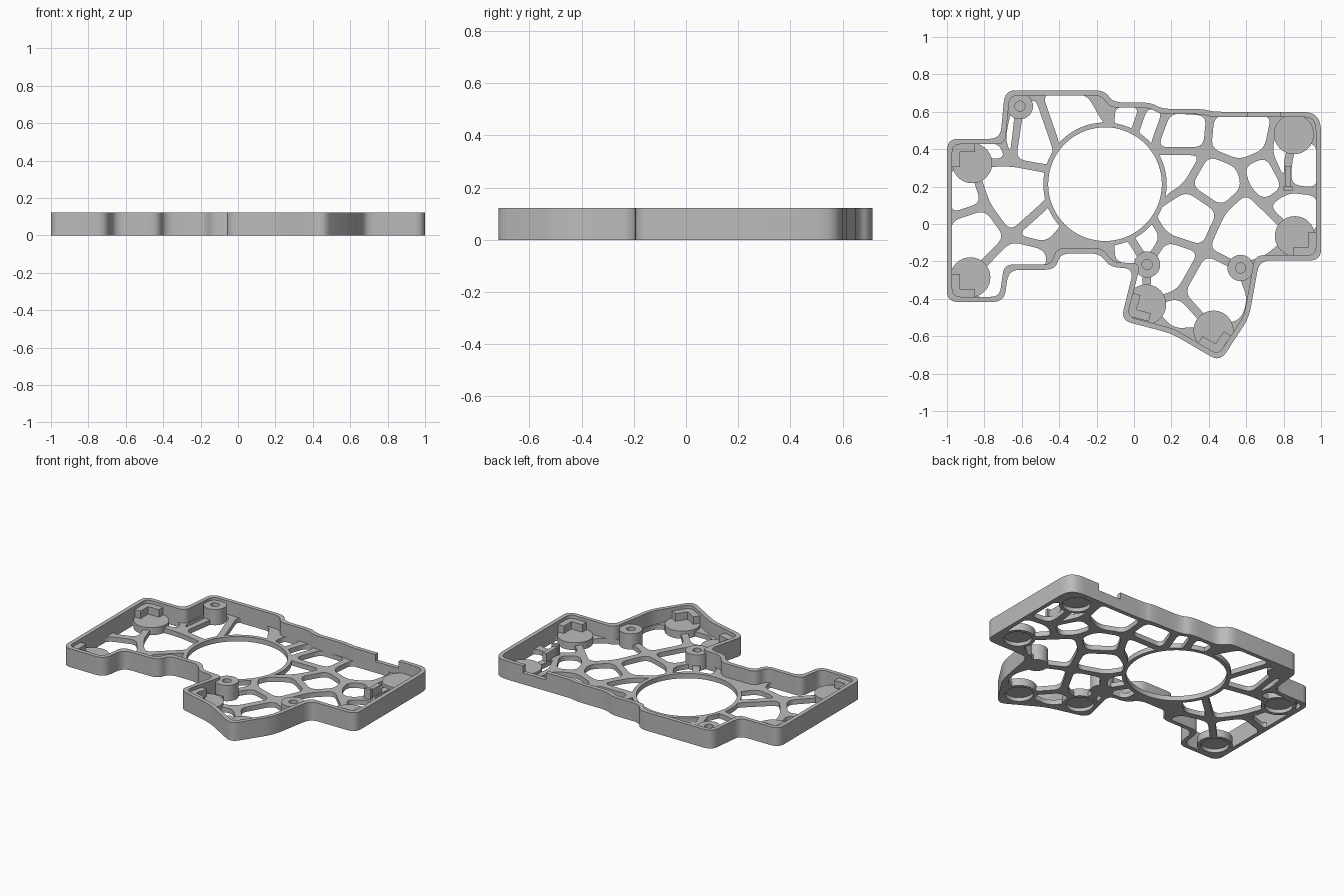
import bpy, bmesh
from math import sin, cos, radians
from mathutils import Vector

if "Cube" in bpy.data.objects:
    bpy.data.objects.remove(bpy.data.objects["Cube"])

grey = bpy.data.materials.new("plain grey")
grey.use_nodes = True
grey.diffuse_color = (.5, .5, .5, 1)
grey.node_tree.nodes["Principled BSDF"].inputs["Base Color"].default_value = (.5, .5, .5, 1)

HEIGHT, FLOOR, WALL, STRUT = .122, .032, .028, .022
RING, RING_RADIUS = Vector((-.155, .213)), .33


def circle(centre, radius, steps=40):
    return [Vector(centre) + radius * Vector((cos(radians(360 * i / steps)), sin(radians(360 * i / steps))))
            for i in range(steps)]


def inset(points, amount):
    """Move every side of a polygon inwards by the same amount."""
    n = len(points)
    area = sum(points[i - 1].cross(points[i]) for i in range(n))
    if area < 0:
        points = points[::-1]
    result = []
    for i, p in enumerate(points):
        a = (p - points[i - 1]).normalized()
        b = (points[(i + 1) % n] - p).normalized()
        na, nb = Vector((-a.y, a.x)), Vector((-b.y, b.x))
        result.append(p + (na + nb) * amount / max(1 + na.dot(nb), .25))
    return result


def rounded(points, radius):
    """Replace each corner with a short curve."""
    n, result = len(points), []
    for i, p in enumerate(points):
        ends = []
        for q in (points[i - 1], points[(i + 1) % n]):
            side = q - p
            ends.append(p + side.normalized() * min(radius, side.length * .48))
        steps = 6 if (ends[0] - ends[1]).length > .02 else 1
        for k in range(steps + 1):
            t = k / steps
            result.append(ends[0] * (1 - t) ** 2 + p * 2 * t * (1 - t) + ends[1] * t * t)
    return result


def plate(name, loops, bottom, top):
    """Extrude an outline with holes between two heights."""
    curve = bpy.data.curves.new(name, "CURVE")
    curve.dimensions, curve.fill_mode = "2D", "BOTH"
    curve.extrude = (top - bottom) / 2
    for loop in loops:
        spline = curve.splines.new("POLY")
        spline.points.add(len(loop) - 1)
        for point, p in zip(spline.points, loop):
            point.co = (p[0], p[1], 0, 1)
        spline.use_cyclic_u = True
    temp = bpy.data.objects.new(name + " outline", curve)
    bpy.context.collection.objects.link(temp)
    bpy.context.view_layer.update()
    mesh = bpy.data.meshes.new_from_object(temp.evaluated_get(bpy.context.evaluated_depsgraph_get()))
    bpy.data.objects.remove(temp)
    bpy.data.curves.remove(curve)
    bm = bmesh.new()
    bm.from_mesh(mesh)
    bmesh.ops.remove_doubles(bm, verts=bm.verts, dist=.0002)
    bmesh.ops.translate(bm, verts=bm.verts, vec=(0, 0, (top + bottom) / 2))
    bmesh.ops.recalc_face_normals(bm, faces=bm.faces)
    bm.to_mesh(mesh)
    bm.free()
    mesh.materials.clear()
    mesh.materials.append(grey)
    obj = bpy.data.objects.new(name, mesh)
    bpy.context.collection.objects.link(obj)
    return obj


def cut(obj, cutter):
    """Subtract a helper from a part, then remove the helper."""
    mod = obj.modifiers.new("cut", "BOOLEAN")
    mod.operation, mod.solver, mod.object = "DIFFERENCE", "EXACT", cutter
    bpy.ops.object.select_all(action="DESELECT")
    bpy.context.view_layer.objects.active = obj
    obj.select_set(True)
    bpy.ops.object.modifier_apply(modifier=mod.name)
    bpy.data.objects.remove(cutter)


# Outer wall with a cable notch at the back
outline = [Vector(p) for p in (
    (-1, .455), (-.715, .455), (-.69, .715), (-.155, .715), (-.115, .65), (.09, .65),
    (.15, .615), (.37, .615), (.42, .6), (.95, .6), (1, .55), (1, -.195), (.67, -.195),
    (.615, -.5), (.46, -.737), (.2, -.585), (-.07, -.515), (0, -.237), (-.13, -.232),
    (-.18, -.157), (-.395, -.157), (-.42, -.245), (-.67, -.245), (-.695, -.417), (-1, -.417))]
wall = plate("outer_wall", [rounded(outline, .06), rounded(inset(outline, WALL), .045)], 0, HEIGHT)
cut(wall, plate("notch_cutter", [[(.61, .5), (.78, .5), (.78, .7), (.61, .7)]], .075, .2))

# Junctions of the floor lattice: pads, bosses, inner joints and wall joints
pads = {"p1": (-.865, .325), "p2": (-.875, -.285), "p3": (.855, .48),
        "p4": (.86, -.065), "p5": (.065, -.43), "p6": (.425, -.57)}
bosses = {"b1": (-.61, .63), "b2": (.07, -.217), "b3": (.57, -.235)}
joints = {
    "a": (-.655, .33), "c": (-.79, .1), "d": (-.665, -.07), "e": (-.46, -.12),
    "f": (.39, .39), "g": (.565, .32), "h": (.715, .385), "i": (.28, .2),
    "j": (.47, .07), "k": (.6, .19), "l": (.82, .19), "m": (.69, .1),
    "n": (.165, -.07), "o": (.375, -.14), "q": (.245, -.37), "s": (.82, .31),
    "wa": (-1, .455), "wb": (-.71, .455), "wc": (-1, .32), "wd": (-1, .03),
    "we": (-1, -.28), "wf": (-.875, -.415), "wg": (-.7, -.415), "wh": (-.67, -.245),
    "wi": (-.435, -.245), "wj": (-.68, .61), "wk": (-.52, .715), "wl": (-.24, .715),
    "wm": (-.12, .65), "wn": (.06, .65), "wo": (.18, .615), "wp": (.41, .6),
    "wq": (.76, .6), "wr": (1, .44), "ws": (1, .17), "wt": (1, -.06),
    "wu": (.71, -.19), "wv": (.63, -.4), "ww": (.59, -.53), "wx": (.2, -.58),
    "wy": (-.06, -.48), "wz": (0, -.24), "wn2": (-.12, -.22)}
joints = {**joints, **pads, **bosses}
# Each opening lists its junctions; a number is an angle on the ring
openings = [
    "wa wb a p1 wc", "wc p1 c wd", "p1 a 165 197 d c", "wd c d p2 we",
    "p2 d e wi wh wg wf", "d 197 227 e", "wb wj b1 a", "b1 wk 145 165 a", "wk wl 85 145",
    "wm wn 60 85", "wn wo 35 60", "wo wp f 35", "wp wq h g f", "35 f i -20",
    "f g k j i", "g h l m k", "wq p3 s l h", "p3 wr ws l s", "l ws wt p4 m",
    "j k m p4 wu b3 o", "-20 i j o n -35", "n o q p5 b2", "o b3 wv ww p6 q",
    "q p6 wx p5", "-35 n b2 -65", "b2 p5 wy wz", "wn2 wz b2 -65 -85"]


def ring_point(angle):
    return RING + (RING_RADIUS - STRUT) * Vector((cos(radians(angle)), sin(radians(angle))))


def opening(text):
    names, points = text.split(), []
    for i, name in enumerate(names):
        if name in joints:
            points.append(Vector(joints[name]))
            continue
        start, after = int(name), names[(i + 1) % len(names)]
        points.append(ring_point(start))
        if after not in joints:
            sweep = int(after) - start
            steps = max(2, abs(sweep) // 5)
            points += [ring_point(start + sweep * k / steps) for k in range(1, steps)]
    return rounded(inset(points, STRUT), .05)


holes = [opening(text) for text in openings]
holes.append(circle(RING, RING_RADIUS - .026, 72))
floor = plate("floor_lattice", [rounded(inset(outline, .004), .056)] + holes, 0, FLOOR)

# Round foot pads, recessed underneath
for centre in pads.values():
    cut(floor, plate("recess_cutter", [circle(centre, .085)], -.05, .1))
    plate("foot_pad_rim", [circle(centre, .107), circle(centre, .085)], 0, .05)
    plate("foot_pad_top", [circle(centre, .086)], .025, .05)

# Screw bosses
for centre in bosses.values():
    plate("screw_boss_base", [circle(centre, .07)], 0, FLOOR)
    plate("screw_boss", [circle(centre, .07), circle(centre, .027, 24)], FLOOR, .105)

# Angled corner supports: corner and the directions of its two arms
for corner, u, v in (((-.975, .43), (1, 0), (0, -1)), ((-.975, -.392), (1, 0), (0, 1)),
                     ((.975, -.17), (-1, 0), (0, 1)), ((-.04, -.49), (.95, -.25), (.25, .97)),
                     ((.45, -.7), (-.87, .5), (.55, .83))):
    c, u, v = Vector(corner), Vector(u), Vector(v)
    arm, thick = .125, .045
    plate("corner_support", [[c, c + u * arm, c + u * arm + v * thick, c + (u + v) * thick,
                              c + v * arm + u * thick, c + v * arm]], FLOOR, .1)

# Small upright rib with a wider end near the back left
plate("cable_rib", [[(.808, .18), (.838, .18), (.838, .31), (.808, .31)]], 0, .085)
plate("cable_rib_end", [[(.8, .18), (.848, .18), (.848, .2), (.8, .2)]], 0, .1)

# Smooth the rounded sides and keep the edges sharp
bpy.ops.object.select_all(action="DESELECT")
for obj in bpy.context.scene.objects:
    if obj.type == "MESH" and grey.name in obj.data.materials:
        obj.select_set(True)
        bpy.context.view_layer.objects.active = obj
bpy.ops.object.shade_smooth_by_angle(angle=radians(30))
